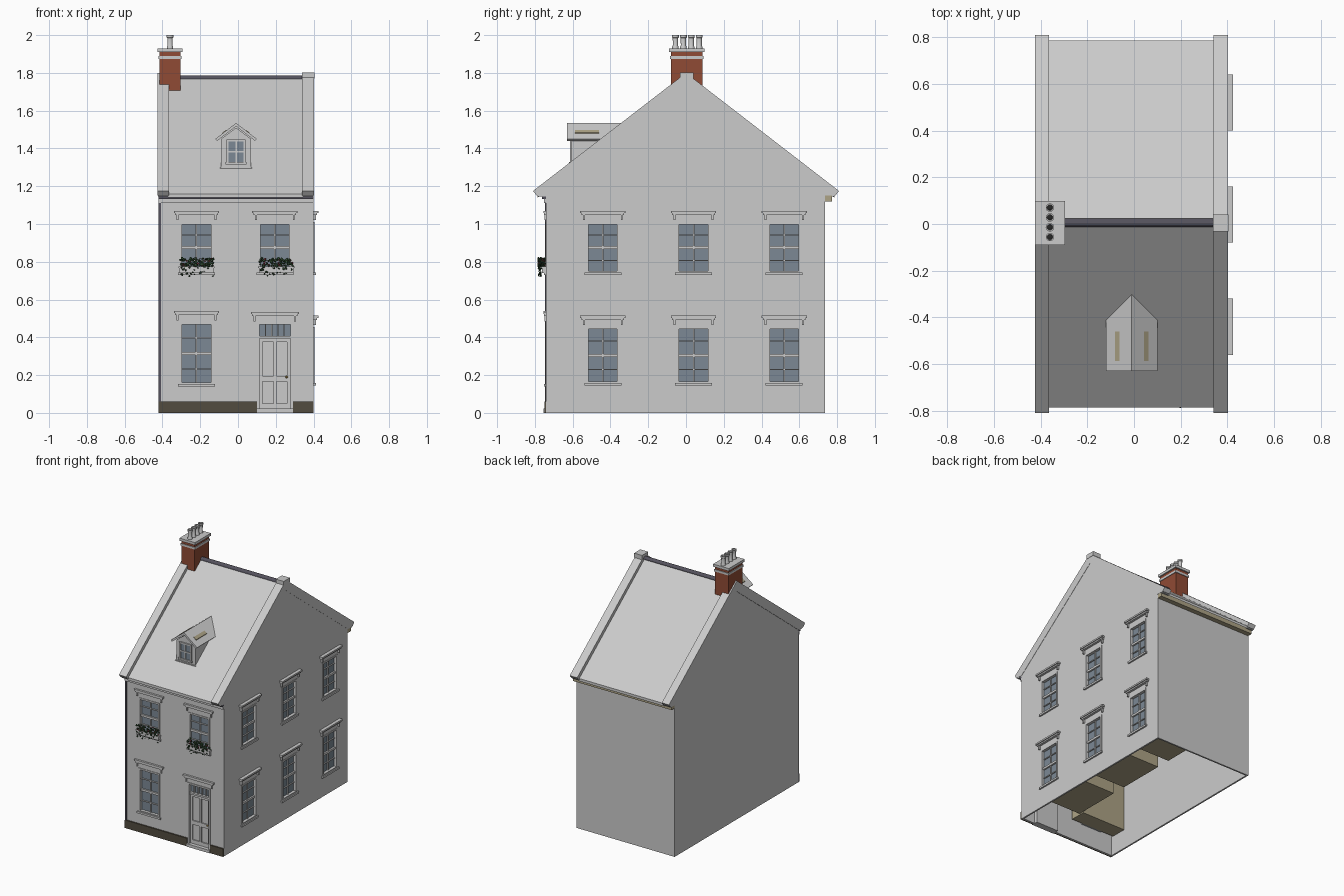
import bpy, bmesh, math, random
from mathutils import Matrix, Vector

if "Cube" in bpy.data.objects:
    bpy.data.objects.remove(bpy.data.objects["Cube"])

random.seed(4)
WX, FY = 0.40, -0.74          # right wall plane, front wall plane


def mat(name, *c):
    m = bpy.data.materials.new(name)
    m.diffuse_color = (*c, 1)
    m.use_nodes = True
    m.node_tree.nodes["Principled BSDF"].inputs["Base Color"].default_value = m.diffuse_color
    return m


BRICK = mat("brick", 0.28, 0.07, 0.035)
GLASS = mat("glass", 0.2, 0.25, 0.3)
DARK = mat("dark_stone", 0.085, 0.072, 0.05)
TILE = mat("ridge_tile", 0.09, 0.085, 0.11)
BEIGE = mat("beige", 0.42, 0.37, 0.24)
LEAF = mat("leaf", 0.03, 0.07, 0.03)
PETAL = mat("petal", 0.3, 0.05, 0.07)
BRASS = mat("brass", 0.45, 0.3, 0.08)
SOOT = mat("soot", 0.02, 0.02, 0.02)


def finish(name, bm, m=None):
    bmesh.ops.recalc_face_normals(bm, faces=bm.faces)
    me = bpy.data.meshes.new(name)
    bm.to_mesh(me)
    bm.free()
    ob = bpy.data.objects.new(name, me)
    bpy.context.collection.objects.link(ob)
    if m:
        me.materials.append(m)
    return ob


def boxes(name, items, m=None):
    """One object from several (x0,x1,y0,y1,z0,z1) blocks."""
    bm = bmesh.new()
    for x0, x1, y0, y1, z0, z1 in items:
        c = Vector((x0 + x1, y0 + y1, z0 + z1)) / 2
        s = Matrix.Diagonal((abs(x1 - x0), abs(y1 - y0), abs(z1 - z0), 1))
        bmesh.ops.create_cube(bm, size=1, matrix=Matrix.Translation(c) @ s)
    return finish(name, bm, m)


def prism(name, pts, a0, a1, axis, m=None):
    """Extrude a profile along X (profile y,z) or Y (profile x,z)."""
    bm = bmesh.new()
    place = (lambda a, p: (a, p[0], p[1])) if axis == 'X' else (lambda a, p: (p[0], a, p[1]))
    f = bm.faces.new([bm.verts.new(place(a0, p)) for p in pts])
    ext = bmesh.ops.extrude_face_region(bm, geom=[f])
    d = Vector(place(a1 - a0, (0, 0)))
    bmesh.ops.translate(bm, vec=d, verts=[v for v in ext['geom'] if isinstance(v, bmesh.types.BMVert)])
    return finish(name, bm, m)


def lathe(name, prof, x, y, m=None, steps=20):
    bm = bmesh.new()
    vs = [bm.verts.new((r, 0, z)) for r, z in prof]
    es = [bm.edges.new(e) for e in zip(vs, vs[1:])]
    bmesh.ops.spin(bm, geom=vs + es, cent=(0, 0, 0), axis=(0, 0, 1), angle=math.tau, steps=steps)
    bmesh.ops.remove_doubles(bm, verts=bm.verts, dist=1e-5)
    bmesh.ops.translate(bm, vec=(x, y, 0), verts=bm.verts)
    ob = finish(name, bm, m)
    bpy.ops.object.select_all(action='DESELECT')
    ob.select_set(True)
    bpy.context.view_layer.objects.active = ob
    bpy.ops.object.shade_smooth_by_angle(angle=math.radians(35))


def wall(side, b):
    """Map (along0, along1, out0, out1, z0, z1) onto the front or right wall."""
    u0, u1, d0, d1, z0, z1 = b
    return (u0, u1, FY - d1, FY - d0, z0, z1) if side == 'F' else (WX + d0, WX + d1, u0, u1, z0, z1)


openings = []


def hood(name, side, u, w, z):
    D = 0.015 if side == 'F' else 0.025
    b = [(u - w - .032, u + w + .032, 0, D, z + .048, z + .06),
         (u - w - .025, u + w + .025, 0, D * .7, z + .038, z + .048)]
    for s in (-1, 1):
        b.append((u + s * (w + .012) - .005, u + s * (w + .012) + .005, 0, D * .55, z + .01, z + .038))
    boxes(name + "_hood", [wall(side, i) for i in b])


def window(name, side, u, z0, z1, w=0.088):
    openings.append(wall(side, (u - w, u + w, -.06, .06, z0, z1)))
    t, mid = .012, (z0 + z1) / 2
    b = [(u - w, u - w + t, -.03, .004, z0, z1), (u + w - t, u + w, -.03, .004, z0, z1),
         (u - w, u + w, -.03, .004, z1 - t, z1), (u - w, u + w, -.03, .004, z0, z0 + t),
         (u - w, u + w, -.02, -.006, mid - .008, mid + .008),
         (u - .004, u + .004, -.02, -.01, z0, z1)]
    for q in (.25, .75):
        z = z0 + (z1 - z0) * q
        b.append((u - w, u + w, -.02, -.01, z - .003, z + .003))
    boxes(name + "_frame", [wall(side, i) for i in b])
    boxes(name + "_glass", [wall(side, (u - w, u + w, -.024, -.018, z0, z1))], GLASS)
    boxes(name + "_sill", [wall(side, (u - w - .01, u + w + .01, 0, .012, z0 - .01, z0 + .004))])
    # closed room box behind the glass
    deep = .12 if side == 'F' else .40
    boxes(name + "_room", [wall(side, (u - .185, u + .185, -.03 - deep, -.03, z0 - .005, z1 + .08))], BEIGE)
    hood(name, side, u, w, z1)


# windows
window("front_ground_window", 'F', -.22, .15, .48)
window("front_upper_left_window", 'F', -.22, .74, 1.01)
window("front_upper_right_window", 'F', .195, .74, 1.01)
for i, y in enumerate((-.44, .04, .52)):
    window(f"side_ground_window_{i}", 'R', y, .155, .455)
    window(f"side_upper_window_{i}", 'R', y, .74, 1.01)

# front door with transom light
openings.append((.10, .29, FY - .06, FY + .06, -.05, .48))
front = lambda *b: wall('F', b)
boxes("door_frame", [front(.10, .113, -.035, .005, 0, .48), front(.277, .29, -.035, .005, 0, .48),
                     front(.10, .29, -.035, .005, .468, .48), front(.10, .29, -.035, 0, .395, .408),
                     front(.10, .29, -.035, .015, 0, .022)]
      + [front(.113 + .164 * k / 5 - .003, .113 + .164 * k / 5 + .003, -.025, -.008, .405, .47) for k in range(1, 5)])
boxes("door_leaf", [front(.11, .28, -.035, -.02, .02, .40)])
rails = [front(u0, u1, -.02, -.012, .022, .395) for u0, u1 in ((.113, .13), (.187, .203), (.26, .277))]
rails += [front(.113, .277, -.02, -.012, a, b) for a, b in ((.022, .05), (.165, .195), (.375, .395))]
boxes("door_panelling", rails)
boxes("door_transom_glass", [front(.11, .28, -.03, -.02, .405, .47)], GLASS)
bm = bmesh.new()
bmesh.ops.create_icosphere(bm, subdivisions=2, radius=.007, matrix=Matrix.Translation((.257, FY + .008, .19)))
finish("door_knob", bm, BRASS)
hood("door", 'F', .195, .095, .475)

# house walls: hollow shell, open below, with window and door openings
shell = prism("house_walls", [(FY, 0), (FY, 1.16), (0, 1.74), (.735, 1.16), (.735, 0)], -.42, WX, 'X')
inner = prism("cavity_cutter", [(FY + .012, -.1), (FY + .012, 1.15), (0, 1.725), (.723, 1.15), (.723, -.1)],
              -.408, WX - .012, 'X')
holes = boxes("opening_cutter", openings)
bpy.context.view_layer.objects.active = shell
for cut in (inner, holes):
    cut.hide_render = True
    md = shell.modifiers.new("cut", 'BOOLEAN')
    md.object, md.operation, md.solver = cut, 'DIFFERENCE', 'EXACT'
    bpy.ops.object.modifier_apply(modifier=md.name)
    bpy.data.objects.remove(cut)

# plinth and dark edge strip on the front
boxes("plinth", [(-.42, .10, FY - .01, FY, 0, .06), (.29, WX, FY - .01, FY, 0, .06)], DARK)
boxes("edge_strip", [(-.42, -.408, FY - .006, FY, 0, 1.13)], TILE)

# roof slab, gable copings, kneelers, ridge
prism("roof", [(-.785, 1.16), (0, 1.77), (.785, 1.16), (.785, 1.14), (0, 1.745), (-.785, 1.14)], -.37, .345, 'X')
cope = [(-.81, 1.175), (0, 1.80), (.81, 1.175), (.79, 1.15), (.735, 1.15), (0, 1.72), (-.735, 1.15), (-.79, 1.15)]
for side, x0, x1 in (("left", -.425, -.365), ("right", .34, .402)):
    prism(side + "_gable_coping", cope, x0, x1, 'X')
    boxes(side + "_kneelers", [(x0 + .002, x1 - .002, -.785, -.735, 1.145, 1.17),
                               (x0 + .002, x1 - .002, .73, .785, 1.145, 1.17)])
boxes("ridge_cap_stone", [(.338, .404, -.033, .04, 1.77, 1.803)])
prism("ridge_tiles", [(.005 + .018 * math.cos(a * math.pi / 6), 1.767 + .018 * math.sin(a * math.pi / 6))
                      for a in range(7)], -.37, .34, 'X', TILE)

# eaves: cornice and gutter at the front, fascia at the back
boxes("front_cornice", [(-.42, WX, FY - .012, FY, 1.11, 1.132), (-.42, WX, FY - .03, FY, 1.145, 1.165)])
boxes("front_gutter", [(-.42, WX, FY - .022, FY, 1.132, 1.146)], TILE)
boxes("back_fascia", [(-.42, WX, .735, .772, 1.12, 1.16)], BEIGE)

# chimney stack with four pots
boxes("chimney_stack", [(-.415, -.305, -.08, .088, 1.66, 1.915)], BRICK)
boxes("chimney_bands", [(-.42, -.30, -.085, .093, 1.874, 1.89), (-.425, -.295, -.09, .098, 1.91, 1.93)])
for i in range(4):
    y = -.056 + .042 * i
    lathe(f"chimney_pot_{i}", [(.017, 1.925), (.017, 1.938), (.0135, 1.945), (.0145, 1.985), (.018, 1.988),
                               (.018, 2.0), (.012, 2.0), (.011, 1.96)], -.36, y)
    lathe(f"chimney_flue_{i}", [(.0125, 1.96), (.0, 1.965)], -.36, y, SOOT)

# dormer
prism("dormer_walls", [(-.09, 1.27), (.07, 1.27), (.07, 1.45), (-.01, 1.51), (-.09, 1.45)], -.605, -.32, 'Y')
prism("dormer_roof", [(-.12, 1.45), (-.01, 1.535), (.10, 1.45), (.09, 1.44), (-.01, 1.517), (-.11, 1.44)],
      -.63, -.30, 'Y')
boxes("dormer_window_glass", [(-.052, .032, -.609, -.60, 1.325, 1.44)], GLASS)
boxes("dormer_window_frame", [(-.06, -.05, -.615, -.60, 1.318, 1.447), (.03, .04, -.615, -.60, 1.318, 1.447),
                              (-.06, .04, -.615, -.60, 1.437, 1.447), (-.066, .046, -.62, -.60, 1.315, 1.327),
                              (-.014, -.006, -.614, -.60, 1.32, 1.44), (-.055, .035, -.614, -.60, 1.378, 1.386)])
boxes("dormer_sill", [(-.095, .075, -.612, -.59, 1.288, 1.30)])
for side, s in (("left", -1), ("right", 1)):
    prism(side + "_dormer_skylight", [(-.01 + s * r, 1.535 - .773 * r + h) for r, h in
                                      ((.052, -.004), (.052, .004), (.072, .004), (.072, -.004))], -.587, -.46, 'Y', BEIGE)

# window boxes with trailing plants
for side, u in (("left", -.22), ("right", .203)):
    boxes(side + "_window_box", [front(u - .092, u + .092, 0, .022, .74, .772),
                                 front(u - .096, u + .096, 0, .026, .766, .776)])
    for part, n, size, m in (("foliage", 70, .009, LEAF), ("flowers", 22, .006, PETAL), ("trailers", 24, .006, LEAF)):
        bm = bmesh.new()
        for _ in range(n):
            low = part == "trailers"
            p = (u + random.uniform(-.088, .088), FY - (random.uniform(.026, .042) if low else random.uniform(.004, .042)),
                 random.uniform(.725, .775) if low else random.uniform(.775, .818))
            k = Matrix.Diagonal((1, .7, random.uniform(.5, 1.3), 1))
            bmesh.ops.create_icosphere(bm, subdivisions=1, radius=size * random.uniform(.6, 1.1),
                                       matrix=Matrix.Translation(p) @ Matrix.Rotation(random.uniform(-1, 1), 4, 'Y') @ k)
        finish(f"{side}_{part}", bm, m)
